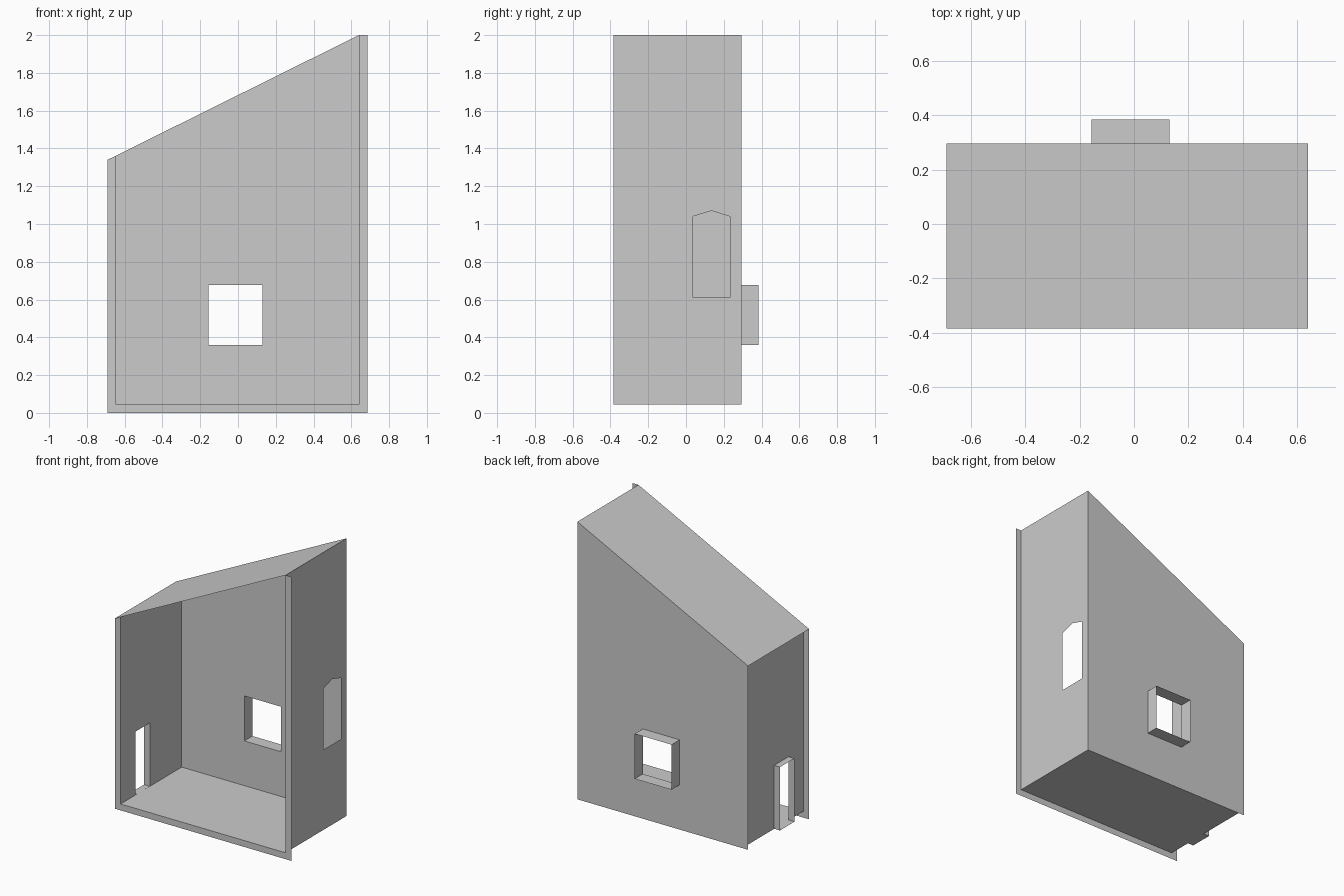
import bpy, bmesh
from mathutils import Vector

if "Cube" in bpy.data.objects:
    bpy.data.objects.remove(bpy.data.objects["Cube"])

# Main dimensions: room shell made of thin single-surface panels
XL, XR = -0.645, 0.64        # inner side walls
OL, OR = -0.69, 0.685        # outer limits of the front rim
YF, YB = -0.385, 0.295       # open front, back wall
Z0, TOP = 0.045, 2.0
EAVE = 1.34


def roof_z(x):
    return EAVE + (TOP - EAVE) * (x - OL) / (XR - OL)


def panel(name, outline, normal, hole=None, reveal=None):
    """Flat panel with an optional hole, and an open sleeve pushed out from it."""
    bm = bmesh.new()
    normal = Vector(normal)

    def loop(points):
        vs = [bm.verts.new(p) for p in points]
        return vs, [bm.edges.new((vs[i], vs[(i + 1) % len(vs)])) for i in range(len(vs))]

    edges = loop(outline)[1]
    hole_verts = []
    if hole:
        hole_verts, hole_edges = loop(hole)
        edges = edges + hole_edges
    bmesh.ops.triangle_fill(bm, edges=edges, use_beauty=True, normal=normal)
    bm.normal_update()
    for f in bm.faces:
        if f.normal.dot(normal) < 0:
            f.normal_flip()
    if reveal:
        centre = sum((v.co for v in hole_verts), Vector()) / len(hole_verts)
        outer = [bm.verts.new(v.co + Vector(reveal)) for v in hole_verts]
        n = len(outer)
        for i in range(n):
            j = (i + 1) % n
            f = bm.faces.new((hole_verts[i], hole_verts[j], outer[j], outer[i]))
            f.normal_update()
            if f.normal.dot(f.calc_center_median() - centre - Vector(reveal) / 2) < 0:
                f.normal_flip()
    mesh = bpy.data.meshes.new(name)
    bm.to_mesh(mesh)
    bm.free()
    obj = bpy.data.objects.new(name, mesh)
    bpy.context.collection.objects.link(obj)
    return obj


def on_y(y, pts):
    return [(x, y, z) for x, z in pts]


def on_x(x, pts):
    return [(x, y, z) for y, z in pts]


def rect(a0, a1, b0, b1):
    return [(a0, b0), (a1, b0), (a1, b1), (a0, b1)]


# Back wall with square window and its projecting sleeve
panel("back_wall", on_y(YB, [(OL, Z0), (XR, Z0), (XR, TOP), (OL, EAVE)]), (0, 1, 0),
      on_y(YB, rect(-0.157, 0.13, 0.36, 0.677)), (0, 0.09, 0))

# Left wall with doorway and its projecting sleeve
panel("left_wall", on_x(XL, rect(YF, YB, Z0, roof_z(XL))), (-1, 0, 0),
      on_x(XL, rect(-0.221, -0.06, Z0 + 0.0005, 0.492)), (OL - XL, 0, 0))

# Right wall with pointed window opening
panel("right_wall", on_x(XR, rect(YF, YB, Z0, TOP)), (1, 0, 0),
      on_x(XR, [(0.037, 0.61), (0.232, 0.61), (0.232, 1.04), (0.135, 1.07), (0.037, 1.04)]))

# Floor
panel("floor", [(x, y, Z0) for x, y in rect(XL, XR, YF, YB)], (0, 0, -1))

# Sloping roof
panel("roof", [(OL, YF, EAVE), (XR, YF, TOP), (XR, YB, TOP), (OL, YB, EAVE)],
      (EAVE - TOP, 0, XR - OL))

# Flat rim around the open front
panel("front_rim", on_y(YF, [(OL, 0), (OR, 0), (OR, TOP), (XR, TOP), (XR, Z0),
                             (XL, Z0), (XL, roof_z(XL)), (OL, EAVE)]), (0, -1, 0))
